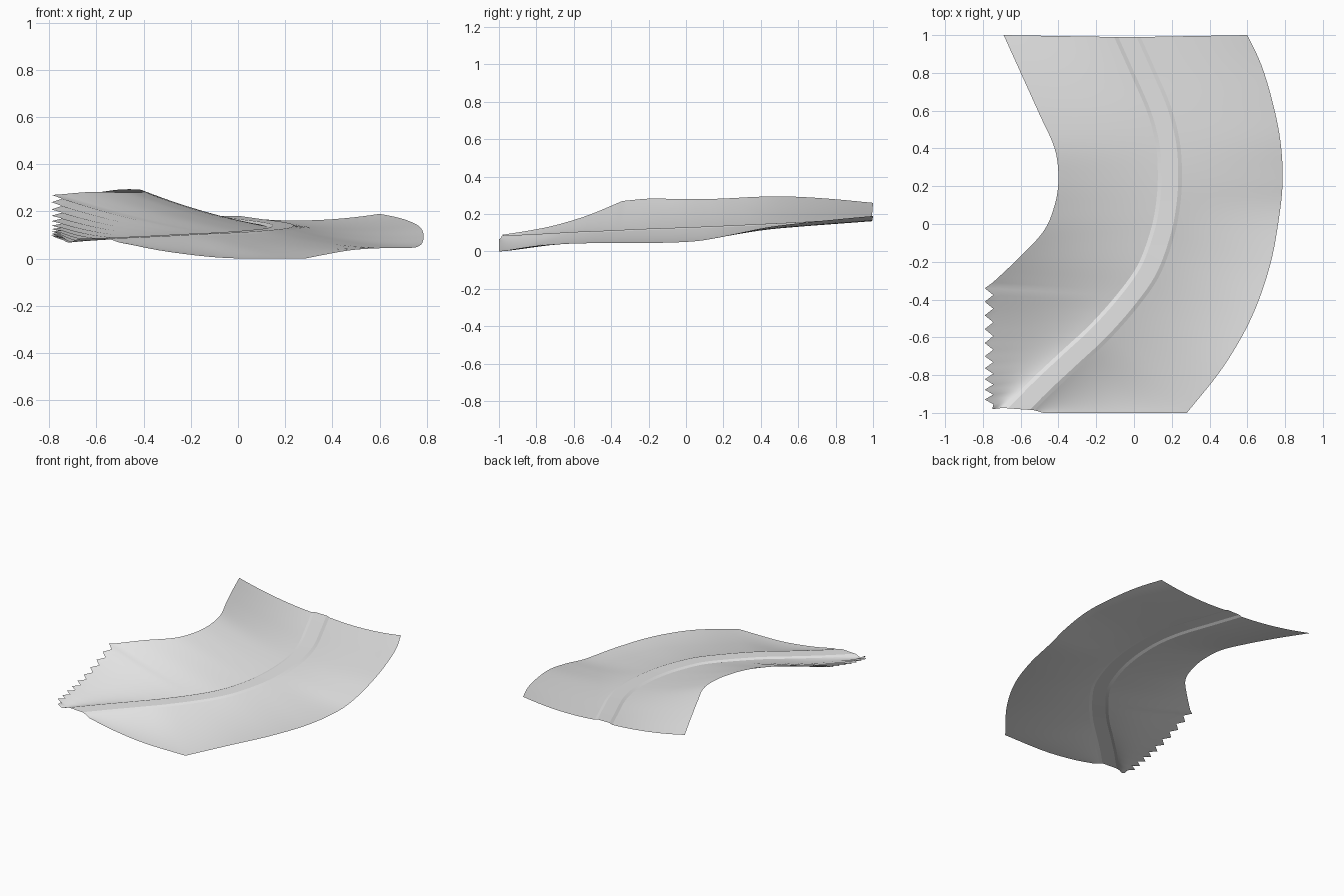
import bpy
import bmesh
from mathutils import Vector

cube = bpy.data.objects.get("Cube")
if cube:
    bpy.data.objects.remove(cube, do_unlink=True)

STEPS = 5          # rows between two stations
ROAD_HALF = 0.044
SHOULDER_HALF = 0.064
SHOULDER_DROP = 0.008

# Matching stations along the three guide rails, from front to back
INNER = [(-.75, -.98, .09), (-.75, -.85, .11), (-.75, -.7, .14), (-.75, -.52, .195),
         (-.78, -.34, .27), (-.62, -.19, .283), (-.48, -.04, .28), (-.42, .1, .28),
         (-.4, .24, .285), (-.42, .4, .293), (-.5, .58, .293), (-.595, .79, .28), (-.69, 1, .26)]
ROAD = [(-.61, -.98, .085), (-.48, -.85, .09), (-.33, -.71, .097), (-.18, -.57, .105),
        (-.03, -.4, .112), (.08, -.24, .12), (.15, -.05, .127), (.18, .1, .133),
        (.19, .25, .14), (.18, .42, .148), (.135, .6, .157), (.05, .8, .168), (-.035, .99, .18)]
OUTER = [(-.48, -1, .065), (-.3, -1, .03), (-.05, -1, .003), (.28, -1, 0),
         (.47, -.76, .035), (.62, -.5, .045), (.72, -.22, .045), (.77, .05, .055),
         (.787, .24, .09), (.775, .44, .13), (.735, .64, .155), (.675, .84, .175), (.6, 1, .19)]


def smooth_rail(points, corner=None):
    """Smooth curve through the points, with an optional sharp corner."""
    pts = [Vector(p) for p in points]
    last = len(pts) - 1
    rail = []
    for i in range(last):
        b, c = pts[i], pts[i + 1]
        a = 2 * b - c if i in (0, corner) else pts[i - 1]
        d = 2 * c - b if i + 1 in (last, corner) else pts[i + 2]
        for k in range(STEPS):
            t = k / STEPS
            rail.append(b + (c - a) * t / 2
                        + (2 * a - 5 * b + 4 * c - d) * t ** 2 / 2
                        + (3 * b - a - 3 * c + d) * t ** 3 / 2)
    rail.append(pts[-1])
    return rail


def slope_row(start, end, sag, count=14):
    """Points across a slope, hanging slightly between its two ends."""
    row = []
    for k in range(count + 1):
        v = k / count
        p = start.lerp(end, v)
        p.z -= 4 * sag * v * (1 - v)
        row.append(p)
    return row


def make_strip(name, rows, material):
    bm = bmesh.new()
    grid = [[bm.verts.new(p) for p in row] for row in rows]
    for r0, r1 in zip(grid, grid[1:]):
        for j in range(len(r0) - 1):
            bm.faces.new((r0[j], r0[j + 1], r1[j + 1], r1[j])).smooth = True
    mesh = bpy.data.meshes.new(name)
    bm.to_mesh(mesh)
    bm.free()
    mesh.materials.append(material)
    obj = bpy.data.objects.new(name, mesh)
    bpy.context.collection.objects.link(obj)


grey = bpy.data.materials.new("light_grey")
grey.use_nodes = True
colour = (0.8, 0.8, 0.8, 1)
grey.diffuse_color = colour
grey.node_tree.nodes["Principled BSDF"].inputs["Base Color"].default_value = colour

inner = smooth_rail(INNER, corner=4)
road = smooth_rail(ROAD)
outer = smooth_rail(OUTER, corner=3)

# Saw-tooth cut along the front part of the inner edge
for i in range(1, 4 * STEPS + 1):
    inner[i].x = -0.79 if i % 2 == 0 else -0.745

strips = {"inner_slope": [], "inner_shoulder": [], "road": [],
          "outer_shoulder": [], "outer_slope": []}
for i, centre in enumerate(road):
    # Offset along the row, widened where the row crosses the road at a slant
    tangent = road[min(i + 1, len(road) - 1)] - road[max(i - 1, 0)]
    normal = Vector((tangent.y, -tangent.x, 0)).normalized()
    across = outer[i] - inner[i]
    across.z = 0
    across.normalize()
    across /= max(across.dot(normal), 0.5)
    drop = Vector((0, 0, SHOULDER_DROP))
    left, right = centre - across * ROAD_HALF, centre + across * ROAD_HALF
    left_foot = centre - across * SHOULDER_HALF - drop
    right_foot = centre + across * SHOULDER_HALF - drop

    strips["inner_slope"].append(slope_row(inner[i], left_foot, 0.014))
    strips["inner_shoulder"].append([left_foot, left])
    strips["road"].append([left, centre, right])
    strips["outer_shoulder"].append([right, right_foot])
    # The slope hangs less where the front edge meets the road
    sag = 0.018 * min(1, (outer[i] - right_foot).length / 0.4)
    strips["outer_slope"].append(slope_row(right_foot, outer[i], sag))

for name, rows in strips.items():
    make_strip(name, rows, grey)
